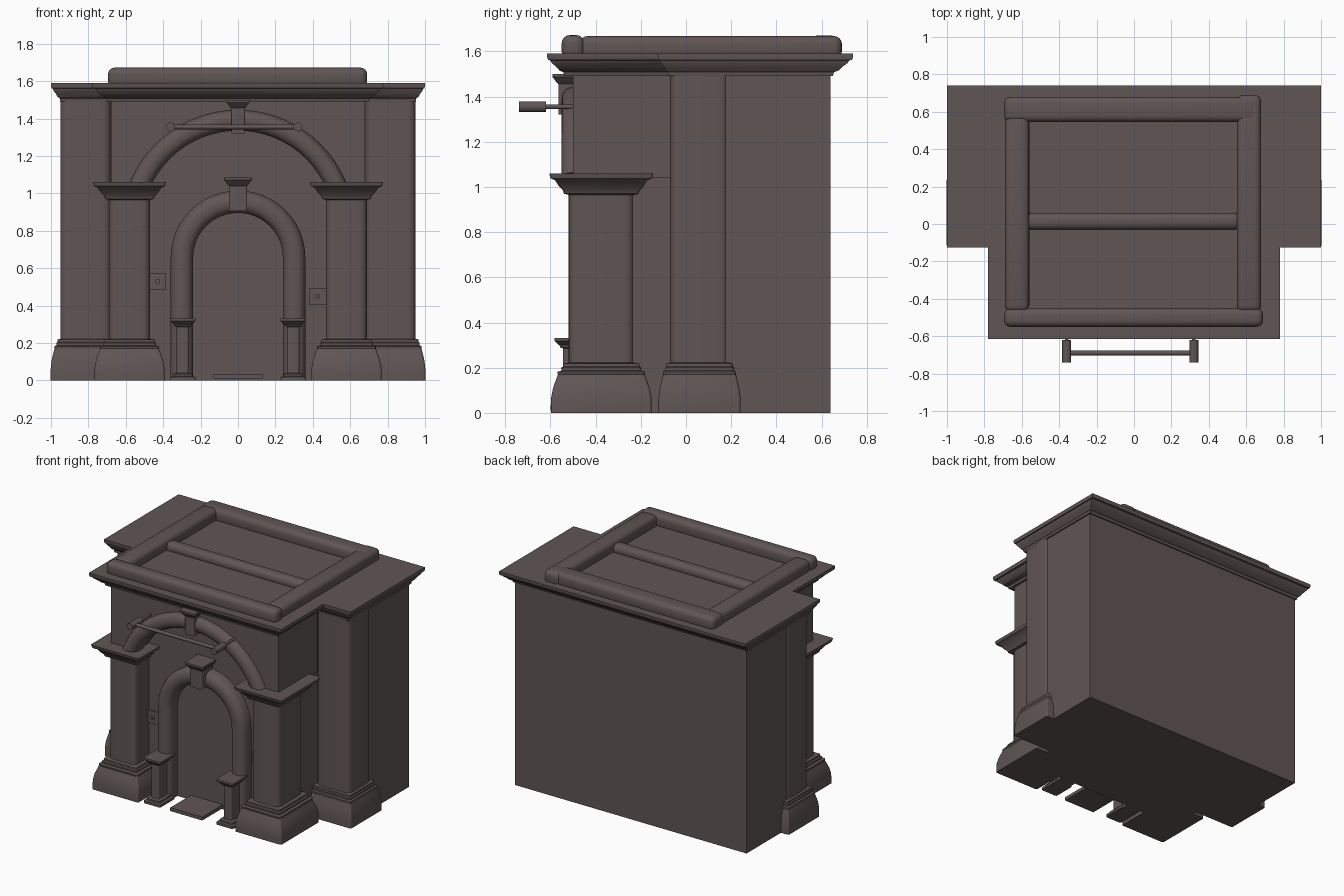
import bpy, bmesh, math

if "Cube" in bpy.data.objects:
    bpy.data.objects.remove(bpy.data.objects["Cube"])

stone = bpy.data.materials.new("dark_brown_stone")
stone.diffuse_color = (0.115, 0.092, 0.089, 1)
stone.use_nodes = True
stone.node_tree.nodes["Principled BSDF"].inputs["Base Color"].default_value = stone.diffuse_color


def finish(name, bm, angle=40):
    bmesh.ops.recalc_face_normals(bm, faces=bm.faces)
    me = bpy.data.meshes.new(name)
    bm.to_mesh(me)
    bm.free()
    me.materials.append(stone)
    ob = bpy.data.objects.new(name, me)
    bpy.context.collection.objects.link(ob)
    bpy.ops.object.select_all(action='DESELECT')
    ob.select_set(True)
    bpy.context.view_layer.objects.active = ob
    bpy.ops.object.shade_smooth_by_angle(angle=math.radians(angle))
    return ob


def skin(name, loops, closed=True, angle=40):
    """Join equal-length rings of points and cap both ends."""
    bm = bmesh.new()
    rings = [[bm.verts.new(p) for p in l] for l in loops]
    n = len(rings[0])
    for a, b in zip(rings, rings[1:]):
        for i in range(n):
            j = (i + 1) % n
            bm.faces.new((a[i], a[j], b[j], b[i]))
    if closed:
        bm.faces.new(rings[0])
        bm.faces.new(rings[-1])
    return finish(name, bm, angle)


def round_rect(x0, x1, y0, y1, r, z, seg=4):
    pts = []
    for cx, cy, a0 in ((x1 - r, y1 - r, 0), (x0 + r, y1 - r, 90),
                       (x0 + r, y0 + r, 180), (x1 - r, y0 + r, 270)):
        for k in range(seg + 1):
            a = math.radians(a0 + 90 * k / seg)
            pts.append((cx + r * math.cos(a), cy + r * math.sin(a), z))
    return pts


def moulded(name, rect, profile, r=0.012):
    """Rectangular shaft or moulding; profile is (offset, height)."""
    x0, x1, y0, y1 = rect
    return skin(name, [round_rect(x0 - o, x1 + o, y0 - o, y1 + o, r, z)
                       for o, z in profile])


def box(name, x0, x1, y0, y1, z0, z1, bevel=0):
    bm = bmesh.new()
    bmesh.ops.create_cube(bm, size=1)
    for v in bm.verts:
        v.co = ((x0 + x1) / 2 + v.co.x * (x1 - x0), (y0 + y1) / 2 + v.co.y * (y1 - y0),
                (z0 + z1) / 2 + v.co.z * (z1 - z0))
    if bevel:
        bmesh.ops.bevel(bm, geom=bm.edges[:], offset=bevel, segments=4,
                        profile=0.5, affect='EDGES')
    return finish(name, bm)


def rod(name, p, axis, length, r, n=16):
    """Cylinder starting at p and running along x or y."""
    def pt(d, a):
        u, v = r * math.cos(a), r * math.sin(a)
        return (p[0] + d, p[1] + u, p[2] + v) if axis == 'x' else (p[0] + u, p[1] + d, p[2] + v)
    return skin(name, [[pt(d, math.tau * i / n) for i in range(n)] for d in (0, length)])


def arch(name, r0, r1, cz, y0, y1, a0, leg=None):
    """Arch ring with a rounded front, optional straight legs down to z = leg."""
    w, d = r1 - r0, y1 - y0
    sec = [(r0, y1), (r0, y0 + d * .45), (r0 + w * .1, y0 + d * .18), (r0 + w * .28, y0 + d * .03),
           (r0 + w * .5, y0), (r0 + w * .72, y0 + d * .03), (r0 + w * .9, y0 + d * .18),
           (r1, y0 + d * .45), (r1, y1)]
    loops = []
    if leg is not None:
        loops.append([(r, y, leg) for r, y in sec])
    for k in range(25):
        a = math.radians(a0 + (180 - 2 * a0) * k / 24)
        loops.append([(r * math.cos(a), y, cz + r * math.sin(a)) for r, y in sec])
    if leg is not None:
        loops.append([(-r, y, leg) for r, y in sec])
    return skin(name, loops)


# main masses: wide rear block and narrower front block
box("rear_block", -0.94, 0.94, 0, 0.64, 0, 1.55)
box("front_block", -0.67, 0.67, -0.36, 0.1, 0, 1.55)

# upper front wall, cut out under the large arch
RZ, RI = 0.82, 0.53
outline = [(-0.68, 1.04), (-0.68, 1.52), (0.68, 1.52), (0.68, 1.04)]
a0 = math.asin((1.04 - RZ) / RI)
outline += [(RI * math.cos(a), RZ + RI * math.sin(a))
            for a in (a0 + (math.pi - 2 * a0) * k / 24 for k in range(25))]
skin("upper_front_wall", [[(x, y, z) for x, z in outline] for y in (-0.50, -0.05)])

# piers with cushion bases and capitals
base = [(1, 0), (1, .035), (.98, .07), (.88, .11), (.72, .145), (.6, .17), (.62, .172), (.62, .182),
        (.4, .187), (.42, .2), (.3, .205), (.3, .218), (0, .222)]
cap = [(0, .965), (.02, .97), (.025, .985), (.04, 1.0), (.06, 1.03), (.08, 1.038), (.085, 1.06)]


def span(s, a, b):
    return (a, b) if s > 0 else (-b, -a)


for s, side in ((-1, "left"), (1, "right")):
    fr = (*span(s, 0.47, 0.69), -0.52, -0.23)
    moulded("front_pier_" + side, fr, [(0, .1), (0, 1.0)], 0.04)
    moulded("front_pier_base_" + side, fr, [(o * .078, z) for o, z in base])
    moulded("front_pier_capital_" + side, fr, cap)
    rr = (*span(s, 0.68, 0.95), -0.07, 0.19)
    moulded("rear_pier_" + side, rr, [(0, .1), (0, 1.52)], 0.04)
    moulded("rear_pier_base_" + side, rr, [(o * .052, z) for o, z in base])
    # small door columns
    sm = (*span(s, 0.262, 0.328), -0.545, -0.44)
    moulded("door_column_" + side, sm, [(.035, 0), (.035, .018), (.02, .022), (.02, .035), (0, .04), (0, .285),
            (.012, .29), (.015, .3), (.02, .302), (.032, .315), (.036, .318), (.036, .332)])

# arches with keystones
arch("large_arch", 0.515, 0.625, RZ, -0.55, -0.45, 23)
arch("door_arch", 0.24, 0.36, 0.655, -0.45, -0.35, 0, leg=0.0)
for name, w, y0, y1, z0, z1 in (("large_keystone", .036, -.565, -.48, 1.32, 1.5),
                                ("door_keystone", .048, -.49, -.36, .905, 1.085)):
    moulded(name, (-w, w, y0, y1), [(0, z0), (0, z1 - .045), (.006, z1 - .04),
                                    (.022, z1 - .018), (.026, z1 - .014), (.026, z1)], .006)

# doorstep and wall plates with knobs
box("doorstep", -0.13, 0.13, -0.6, -0.22, 0.01, 0.035)
for side, x, z in (("left", -0.43, 0.53), ("right", 0.425, 0.45)):
    box("wall_plate_" + side, x - .046, x + .046, -0.375, -0.355, z - .045, z + .045)
    rod("wall_knob_" + side, (x, -0.39, z), 'y', 0.02, 0.013)

# lamp bar with end cylinders on the large arch
rod("lamp_bar", (-0.36, -0.69, 1.355), 'x', 0.68, 0.013)
for side, x in (("left", -0.36), ("right", 0.32)):
    rod("lamp_head_" + side, (x, -0.74, 1.355), 'y', 0.12, 0.024)
    rod("lamp_arm_" + side, (x, -0.63, 1.355), 'y', 0.15, 0.01)


# cornice: stepped outline growing outward
def tee(t, z):
    lo, hi = (.945, -.07, .64, .69, -.53), (1.0, -.125, .74, .78, -.615)
    xb, ym, yb, xf, yf = (a + (b - a) * t for a, b in zip(lo, hi))
    return [(x, y, z) for x, y in ((-xb, yb), (-xb, ym), (-xf, ym), (-xf, yf),
                                   (xf, yf), (xf, ym), (xb, ym), (xb, yb))]


skin("cornice", [tee(t, z) for z, t in ((1.49, .1), (1.508, .15), (1.515, .35), (1.53, .5), (1.548, .75),
                                        (1.56, .82), (1.562, .95), (1.575, 1), (1.59, 1))], angle=35)

# rolled parapet on the roof
for name, x0, x1, y0, y1, z1 in (("front", -.695, .69, -.55, -.45, 1.672), ("back", -.695, .66, .545, .68, 1.67),
                                 ("left", -.69, -.56, -.47, .585, 1.668), ("right", .55, .68, -.47, .69, 1.668),
                                 ("middle", -.58, .57, -.03, .06, 1.645)):
    box("parapet_" + name, x0, x1, y0, y1, 1.565, z1, 0.035)
